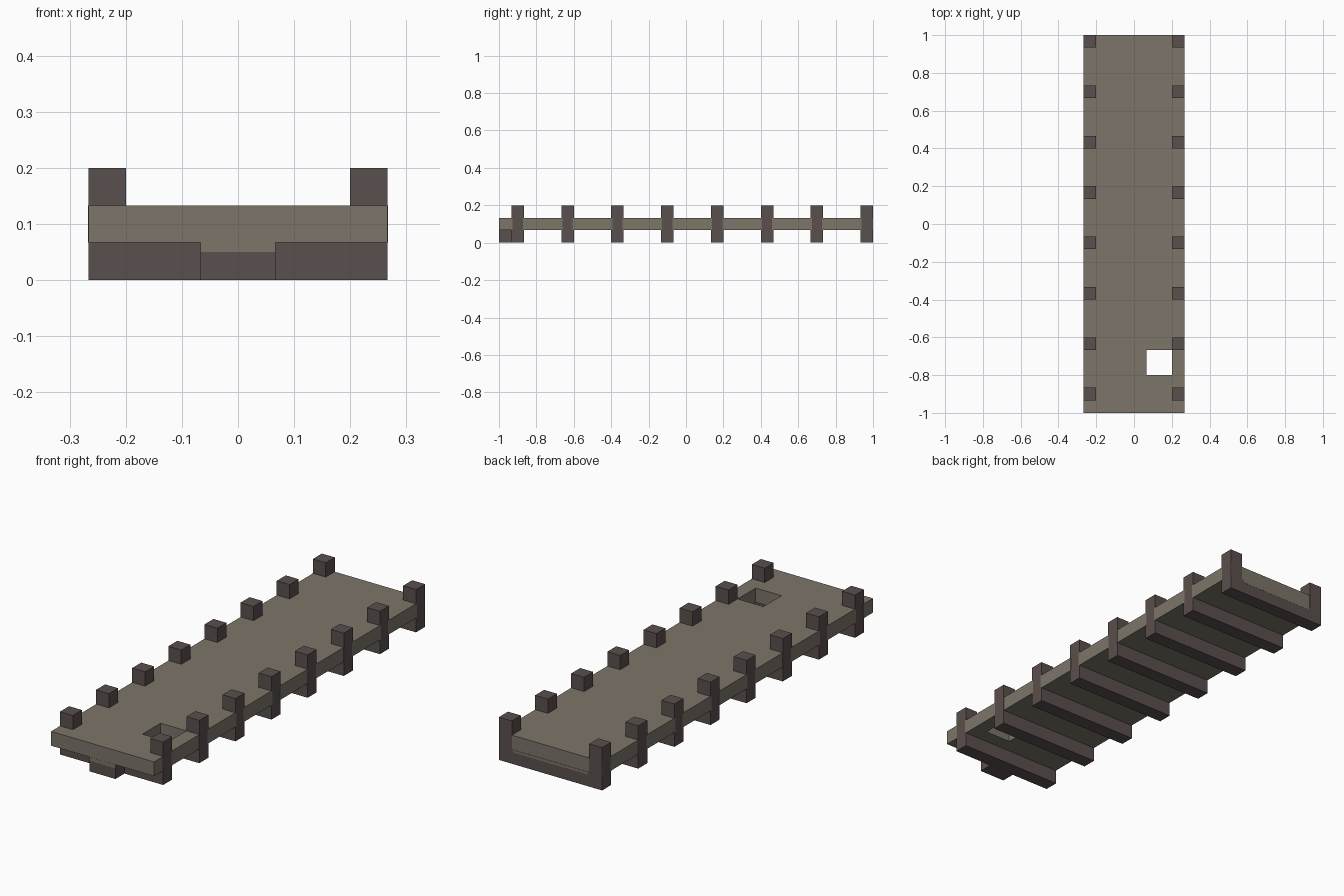
import bpy
import bmesh

cube = bpy.data.objects.get("Cube")
if cube:
    bpy.data.objects.remove(cube, do_unlink=True)

U = 1 / 15            # module: one beam thickness
HALF_W = 4 * U        # half width of the bridge
PROUD = 0.0006        # how far the ribs stand out from the deck sides
BLEED = 0.006         # deck colour lapping onto the ribs


def material(name, rgb):
    m = bpy.data.materials.new(name)
    m.use_nodes = True
    m.diffuse_color = (*rgb, 1)
    m.node_tree.nodes["Principled BSDF"].inputs["Base Color"].default_value = (*rgb, 1)
    return m


planks = material("weathered planks", (0.202, 0.178, 0.141))
timber = material("dark timber", (0.102, 0.080, 0.074))


def finish(bm, name, mat):
    bmesh.ops.recalc_face_normals(bm, faces=bm.faces)
    mesh = bpy.data.meshes.new(name)
    bm.to_mesh(mesh)
    bm.free()
    mesh.materials.append(mat)
    obj = bpy.data.objects.new(name, mesh)
    bpy.context.collection.objects.link(obj)
    return obj


def box(name, xs, ys, zs, mat):
    bm = bmesh.new()
    bmesh.ops.create_cube(bm, size=1)
    for v in bm.verts:
        v.co = [lo + (c + 0.5) * (hi - lo) for c, (lo, hi) in zip(v.co, (xs, ys, zs))]
    return finish(bm, name, mat)


def extrude_y(name, profile, y0, y1, mat):
    bm = bmesh.new()
    face = bm.faces.new([bm.verts.new((x, y0, z)) for x, z in profile])
    moved = bmesh.ops.extrude_face_region(bm, geom=[face], use_keep_orig=True)["geom"]
    bmesh.ops.translate(bm, vec=(0, y1 - y0, 0),
                        verts=[g for g in moved if isinstance(g, bmesh.types.BMVert)])
    return finish(bm, name, mat)


# Deck: flat sheet with a square hatch left open, extruded to thickness
xs = (-HALF_W + PROUD, U, 3 * U, HALF_W - PROUD)
ys = (-1, -12 * U, -10 * U, 1 - PROUD)
bm = bmesh.new()
grid = [[bm.verts.new((x, y, U)) for x in xs] for y in ys]
for j in range(3):
    for i in range(3):
        if (i, j) != (1, 1):
            bm.faces.new((grid[j][i], grid[j][i + 1], grid[j + 1][i + 1], grid[j + 1][i]))
sheet = bmesh.ops.extrude_face_region(bm, geom=bm.faces[:], use_keep_orig=True)["geom"]
bmesh.ops.translate(bm, vec=(0, 0, U),
                    verts=[g for g in sheet if isinstance(g, bmesh.types.BMVert)])
finish(bm, "deck", planks)

# Ribs: U-shaped frames, a cross beam with a post at each end
half = [(HALF_W, 0), (HALF_W, 3 * U), (3 * U, 3 * U), (3 * U, U)]
u_profile = half + [(-x, z) for x, z in reversed(half)]
for n in range(8):
    y0 = -1 + U + n * 4 * U
    extrude_y(f"rib_{n + 1}", u_profile, y0, y0 + U, timber)
    # Plank edges lapping onto the outer faces of the posts
    for side, label in ((1, "left"), (-1, "right")):
        x = side * HALF_W
        for k, ya in enumerate((y0, y0 + U - BLEED)):
            box(f"plank_edge_{label}_{n + 1}_{k + 1}", sorted((x, x + side * PROUD)),
                (ya, ya + BLEED), (U, 2 * U), planks)

# Front support block under the deck, with the plank lip over its top
box("front_block", (-U, U), (-1, -1 + U), (0, U), timber)
box("front_lip", (-U, U), (-1 - PROUD, -1), (0.75 * U, U), planks)

# Plank lip over the back beam, with clipped lower corners
lip = [(3 * U, U), (3 * U - 0.012, U - 0.012)]
extrude_y("back_lip", lip + [(-x, z) for x, z in reversed(lip)], 1, 1 + PROUD, planks)
